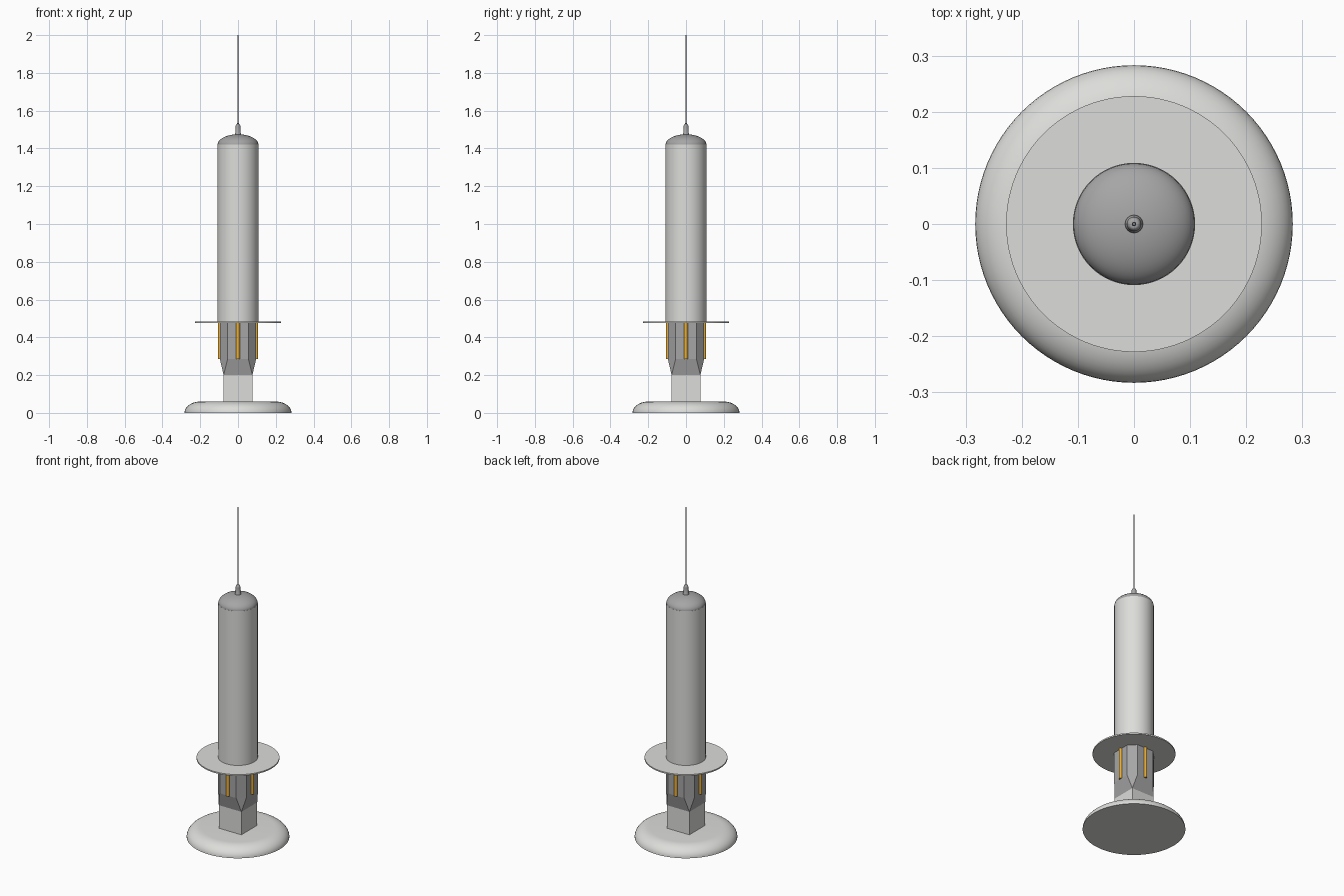
import bpy, bmesh
from math import sin, cos, pi, radians

if "Cube" in bpy.data.objects:
    bpy.data.objects.remove(bpy.data.objects["Cube"])


def material(name, rgb):
    mat = bpy.data.materials.new(name)
    mat.use_nodes = True
    mat.diffuse_color = (*rgb, 1)
    mat.node_tree.nodes["Principled BSDF"].inputs["Base Color"].default_value = (*rgb, 1)
    return mat


WHITE = material("off white", (0.72, 0.72, 0.70))
GREY = material("mid grey", (0.38, 0.38, 0.38))
STEEL = material("dark steel", (0.22, 0.22, 0.24))
AMBER = material("amber", (0.80, 0.42, 0.04))


def finish(name, bm, mat, smooth=True):
    bmesh.ops.recalc_face_normals(bm, faces=bm.faces)
    mesh = bpy.data.meshes.new(name)
    bm.to_mesh(mesh)
    bm.free()
    mesh.materials.append(mat)
    obj = bpy.data.objects.new(name, mesh)
    bpy.context.collection.objects.link(obj)
    if smooth:
        bpy.ops.object.select_all(action='DESELECT')
        obj.select_set(True)
        bpy.context.view_layer.objects.active = obj
        bpy.ops.object.shade_smooth_by_angle(angle=radians(35))
    return obj


def loft(name, rings, mat, smooth=True):
    """Skin a stack of equal-length point rings and cap both ends."""
    bm = bmesh.new()
    loops = [[bm.verts.new(p) for p in ring] for ring in rings]
    for low, high in zip(loops, loops[1:]):
        for i in range(len(low)):
            j = (i + 1) % len(low)
            bm.faces.new((low[i], low[j], high[j], high[i]))
    bm.faces.new(loops[0])
    bm.faces.new(loops[-1])
    bmesh.ops.remove_doubles(bm, verts=bm.verts, dist=1e-5)
    return finish(name, bm, mat, smooth)


def lathe(name, profile, mat, segments=64, centre=(0, 0)):
    """Revolve (radius, z) points around a vertical axis."""
    angles = [2 * pi * i / segments for i in range(segments)]
    rings = [[(centre[0] + r * cos(a), centre[1] + r * sin(a), z) for a in angles]
             for r, z in profile]
    return loft(name, rings, mat)


def shoulder(inner, z, width, height, steps=10, end=1.0):
    """Quarter-ellipse profile rising inward from the rim."""
    angles = [pi / 2 * end * i / steps for i in range(steps + 1)]
    return [(inner + width * cos(a), z + height * sin(a)) for a in angles]


def octagon(half, flat, z):
    """Square with chamfered corners; flat is half the length of a side."""
    pts = [(half, -flat), (half, flat), (flat, half), (-flat, half),
           (-half, flat), (-half, -flat), (-flat, -half), (flat, -half)]
    return [(x, y, z) for x, y in pts]


# Rounded foot
lathe("base", shoulder(0.20, 0, 0.083, 0.06), WHITE, 96)

# Square post
loft("post", [octagon(0.076, 0.076, z) for z in (0.05, 0.20)], WHITE, False)

# Chamfered neck tapering down to the post
loft("neck", [octagon(0.076, 0.076, 0.20), octagon(0.096, 0.055, 0.285),
              octagon(0.096, 0.055, 0.48)], GREY, False)

# Amber rods, one on each neck face
for k, side in enumerate(("left", "back", "right", "front")):
    a = k * pi / 2
    lathe("rod_" + side, [(0.01, 0.285), (0.01, 0.48)], AMBER, 20,
          (0.096 * cos(a), 0.096 * sin(a)))

# Thin collar disc
lathe("collar_disc", [(0.228, 0.475), (0.228, 0.483)], WHITE, 96)

# Main cylinder and cap
lathe("body", [(0.109, 0.483), (0.109, 1.42)], WHITE)
lathe("cap", shoulder(0, 1.42, 0.108, 0.055, 14, 0.97), GREY)

# Aerial socket and aerial
lathe("aerial_socket", [(0.016, 1.465), (0.016, 1.48), (0.013, 1.485)]
      + shoulder(0.006, 1.515, 0.007, 0.014, 5), GREY, 24)
lathe("aerial", [(0.004, 1.52), (0.003, 2.0)], STEEL, 12)
